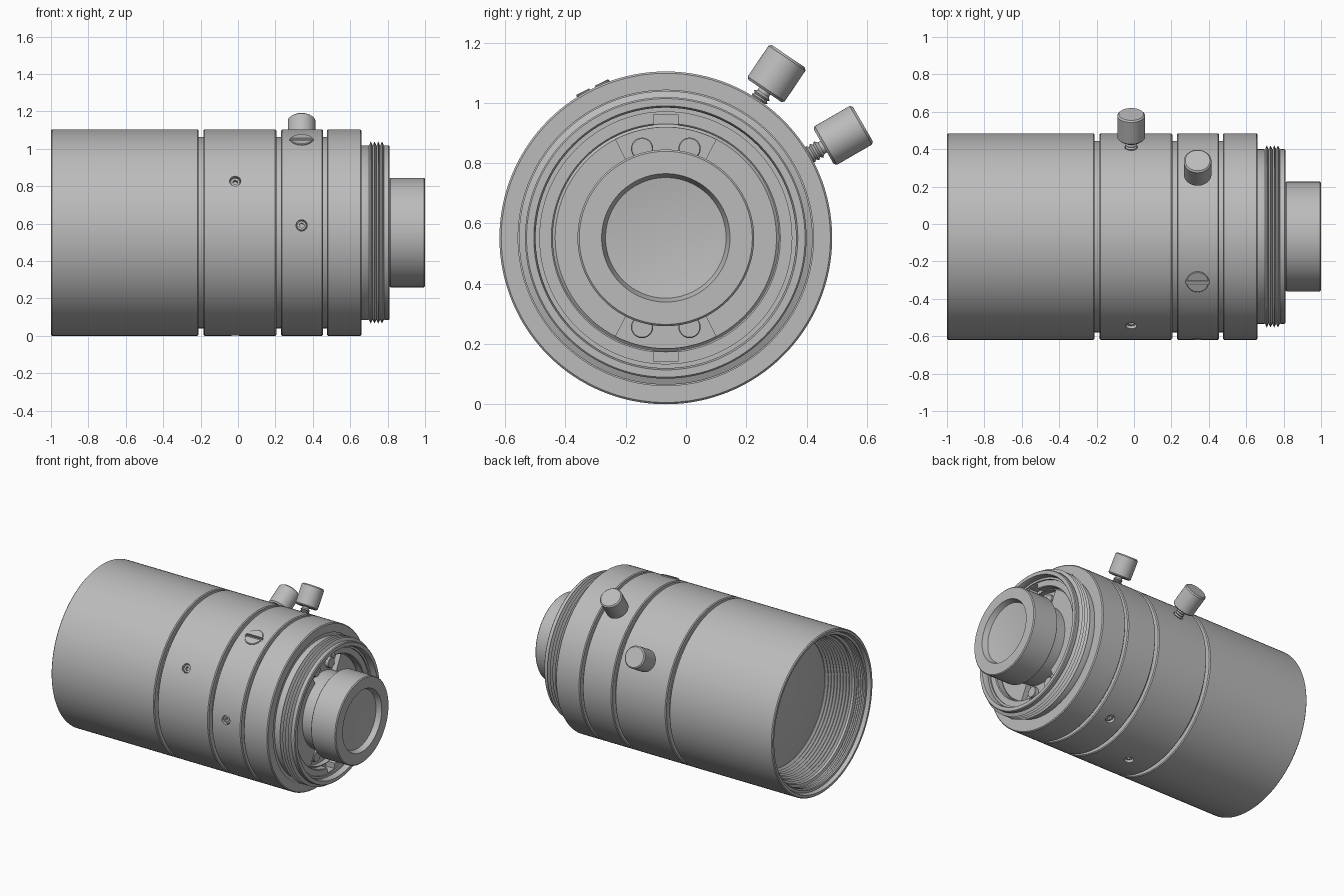
import bpy, bmesh
from math import pi, cos, sin, radians
from mathutils import Matrix

if "Cube" in bpy.data.objects:
    bpy.data.objects.remove(bpy.data.objects["Cube"])

CY, CZ, R = -0.067, 0.552, 0.552      # optical axis and barrel radius
CORE = 0.512                          # radius at the bottom of the grooves

metal = bpy.data.materials.new("satin_grey")
metal.use_nodes = True
GREY = (0.5, 0.5, 0.5, 1)
metal.diffuse_color = GREY
metal.node_tree.nodes["Principled BSDF"].inputs["Base Color"].default_value = GREY

AXIS = Matrix.Translation((0, CY, CZ))
parts = []


def radial(x, degrees):
    """Frame whose local X points outward from the optical axis."""
    c, s = cos(radians(degrees)), sin(radians(degrees))
    return Matrix(((0, 0, 1, x), (c, -s, 0, CY), (s, c, 0, CZ), (0, 0, 0, 1)))


def finish(name, bm, part=True):
    bmesh.ops.remove_doubles(bm, verts=bm.verts, dist=1e-5)
    bmesh.ops.recalc_face_normals(bm, faces=bm.faces)
    mesh = bpy.data.meshes.new(name)
    bm.to_mesh(mesh)
    bm.free()
    mesh.materials.append(metal)
    obj = bpy.data.objects.new(name, mesh)
    bpy.context.collection.objects.link(obj)
    if part:
        parts.append(obj)
    else:
        obj.hide_render = True
    return obj


def lathe(name, profile, frame=AXIS, closed=False, seg=128, arc=None, part=True):
    """Revolve (position, radius) points around local X."""
    bm = bmesh.new()
    a0, a1 = arc or (0, 2 * pi)
    count = seg + 1 if arc else seg
    rows = []
    for i in range(count):
        a = a0 + (a1 - a0) * i / seg
        rows.append([bm.verts.new(frame @ Matrix.Rotation(a, 4, 'X') @ Matrix.Translation((h, r, 0)).to_translation())
                     for h, r in profile])
    n = len(profile)
    for i in range(seg):
        p, q = rows[i], rows[(i + 1) % count]
        for j in range(n if closed else n - 1):
            k = (j + 1) % n
            if profile[j][1] or profile[k][1]:
                bm.faces.new((p[j], p[k], q[k], q[j]))
    if arc:
        bm.faces.new(rows[0])
        bm.faces.new(rows[-1])
    return finish(name, bm, part)


def rod(name, h0, h1, r, frame, bevel=0.0, seg=32, part=True):
    return lathe(name, [(h0, 0), (h0, r - bevel), (h0 + bevel, r),
                        (h1 - bevel, r), (h1, r - bevel), (h1, 0)], frame, seg=seg, part=part)


def box(size, frame):
    bm = bmesh.new()
    bmesh.ops.create_cube(bm, size=1, matrix=frame @ Matrix.Diagonal((*size, 1)))
    return finish("cutter", bm, False)


def cut(target, cutter):
    mod = target.modifiers.new("cut", 'BOOLEAN')
    mod.operation, mod.solver, mod.object = 'DIFFERENCE', 'EXACT', cutter
    bpy.context.view_layer.objects.active = target
    bpy.ops.object.modifier_apply(modifier=mod.name)
    bpy.data.objects.remove(cutter)


def thread(h0, h1, r0, r1, turns, depth):
    """Sawtooth profile running from (h0, r0) to (h1, r1)."""
    pts = []
    for i in range(2 * turns + 1):
        t = i / (2 * turns)
        pts.append((h0 + (h1 - h0) * t, r0 + (r1 - r0) * t + depth * (i % 2)))
    return pts


def ring(name, x0, x1):
    e = 0.006
    return lathe(name, [(x0, 0.49), (x0, R - e), (x0 + e, R), (x1 - e, R), (x1, R - e), (x1, 0.49)],
                 closed=True)


# Front hood with stepped, threaded bore
lathe("front_hood",
      [(-0.21, 0.43), (-0.21, R - 0.006), (-0.216, R), (-0.994, R), (-1, R - 0.006),
       (-1, 0.53), (-0.975, 0.522), (-0.975, 0.505)]
      + thread(-0.965, -0.91, 0.505, 0.505, 4, -0.008)
      + [(-0.905, 0.485)] + thread(-0.89, -0.73, 0.482, 0.445, 8, -0.012)
      + [(-0.72, 0.43)], closed=True)
dome = [(-0.715 - 0.07 * (1 - (i / 12) ** 2), 0.434 * i / 12) for i in range(13)]
lathe("front_lens", dome + [(-0.62, 0.434), (-0.62, 0)])

# Inner core and the outer rings separated by grooves
rod("inner_core", -0.3, 0.5, CORE, AXIS, seg=128)
focus_ring = ring("focus_ring", -0.185, 0.205)
iris_ring = ring("iris_ring", 0.23, 0.455)
ring("rear_ring", 0.475, 0.66)

# Rear mount with external thread and stepped cavity
lathe("mount_thread",
      [(0.5, 0.2), (0.5, 0.5), (0.655, 0.5), (0.655, 0.467), (0.695, 0.467)]
      + thread(0.7, 0.78, 0.465, 0.465, 4, 0.022)
      + [(0.785, 0.467), (0.805, 0.467), (0.81, 0.462), (0.81, 0.438), (0.795, 0.432),
         (0.77, 0.432), (0.77, 0.418), (0.64, 0.418), (0.64, 0.2)], closed=True)
retainer = lathe("retaining_ring", [(0.63, 0.375), (0.755, 0.375), (0.76, 0.38), (0.76, 0.425), (0.63, 0.425)],
                 closed=True)
flange = lathe("inner_flange", [(0.63, 0.22), (0.72, 0.22), (0.72, 0.367), (0.71, 0.378), (0.63, 0.378)],
               closed=True)

# Spanner notches, sector recesses and their screw bosses, top and bottom
for place, angle in (("top", 90), ("bottom", 270)):
    notch = radial(0.745, angle) @ Matrix.Translation((0.36, 0, 0))
    cut(retainer, box((0.1, 0.08, 0.1), notch))
    mid, half = radians(angle), radians(27)
    cut(flange, lathe("cutter", [(0.685, 0.25), (0.75, 0.25), (0.75, 0.366), (0.685, 0.366)],
                      closed=True, seg=16, arc=(mid - half, mid + half), part=False))
    for side in (-1, 1):
        a = mid + side * 0.26
        spot = Matrix.Translation((0, CY + 0.306 * cos(a), CZ + 0.306 * sin(a)))
        rod(f"{place}_boss_{'a' if side < 0 else 'b'}", 0.65, 0.71, 0.037, spot, 0.003, 24)

# Rear barrel with a narrower neck and a shallow concave rear glass
bowl = [(0.965 - 0.015 * (1 - (i / 8) ** 2), 0.2 * i / 8) for i in range(8, -1, -1)]
lathe("rear_barrel",
      [(0.6, 0), (0.6, 0.255), (0.8, 0.255), (0.81, 0.288), (0.815, 0.293), (0.994, 0.293),
       (1, 0.287), (1, 0.213)] + bowl)

# Thumb screws: (name, ring, x, angle, start and end of the head)
for name, host, x, angle, h0, h1 in (("focus", focus_ring, -0.015, 30, 0.605, 0.755),
                                     ("iris", iris_ring, 0.34, 56, 0.588, 0.727)):
    frame = radial(x, angle)
    rod(f"{name}_knob", h0, h1, 0.074, frame, 0.008, 48)
    cut(host, rod("cutter", 0.48, 0.6, 0.034, frame, part=False))
    lathe(f"{name}_knob_stem", [(0.5, 0)] + thread(0.5, h0 - 0.012, 0.024, 0.024, 6, 0.007)
          + [(h0 - 0.01, 0.022), (h0 + 0.01, 0.022), (h0 + 0.01, 0)], frame, seg=24)
    # Sunken set screws at even spacing from the knob
    for step in (120, 240):
        frame = radial(x, angle + step)
        cut(host, rod("cutter", 0.48, 0.6, 0.03, frame, part=False))
        screw = rod(f"{name}_set_screw_{step}", 0.5, 0.538, 0.0285, frame, 0.005)
        cut(screw, rod("cutter", 0.52, 0.56, 0.014, frame, seg=6, part=False))

# Slotted cover screw on the iris ring
frame = radial(0.34, 116)
cover = rod("slotted_cover", 0.5, 0.557, 0.06, frame, 0.003, 40)
for target in (cover, iris_ring):
    cut(target, box((0.03, 0.02, 0.13), frame @ Matrix.Translation((0.55, 0, 0))))

# Smooth shading with sharp edges kept
bpy.ops.object.select_all(action='DESELECT')
for obj in parts:
    obj.select_set(True)
bpy.context.view_layer.objects.active = parts[0]
bpy.ops.object.shade_smooth_by_angle(angle=radians(30))
